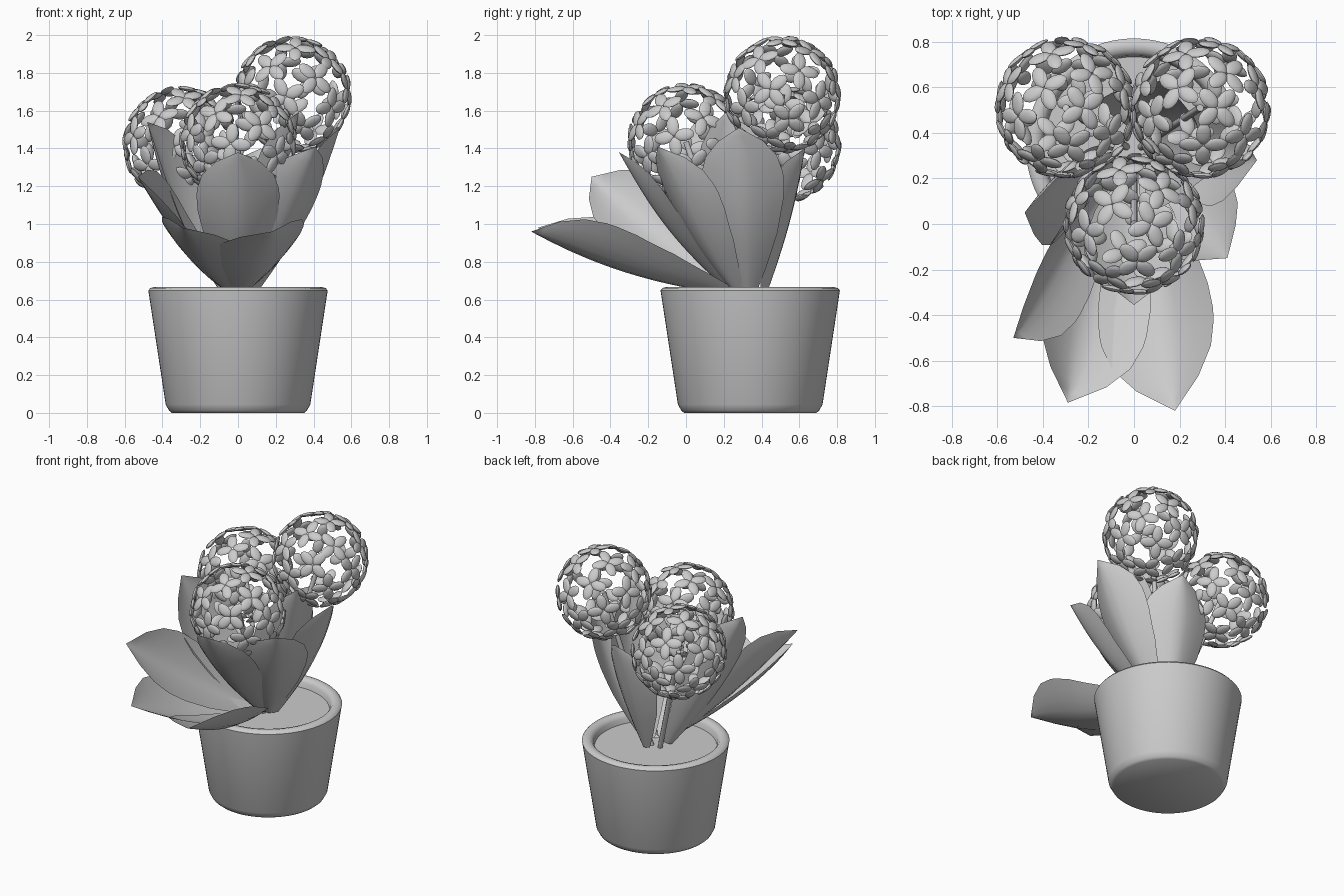
import bpy, bmesh, math, random
from mathutils import Vector, Matrix

if "Cube" in bpy.data.objects:
    bpy.data.objects.remove(bpy.data.objects["Cube"])

random.seed(4)
CENTRE = Vector((0, 0.34, 0))


def make(name, verts, faces, angle=40):
    me = bpy.data.meshes.new(name)
    me.from_pydata([tuple(v) for v in verts], [], faces)
    bm = bmesh.new()
    bm.from_mesh(me)
    bmesh.ops.remove_doubles(bm, verts=bm.verts, dist=1e-5)
    bmesh.ops.recalc_face_normals(bm, faces=bm.faces)
    bm.to_mesh(me)
    bm.free()
    ob = bpy.data.objects.new(name, me)
    bpy.context.collection.objects.link(ob)
    bpy.ops.object.select_all(action='DESELECT')
    bpy.context.view_layer.objects.active = ob
    ob.select_set(True)
    bpy.ops.object.shade_smooth_by_angle(angle=math.radians(angle))
    return ob


def lathe(name, profile, n=64):
    verts, faces = [], []
    for i in range(n):
        a = 2 * math.pi * i / n
        verts += [CENTRE + Vector((r * math.cos(a), r * math.sin(a), z)) for r, z in profile]
    m = len(profile)
    for i in range(n):
        k = (i + 1) % n
        for j in range(m - 1):
            faces.append((i * m + j, k * m + j, k * m + j + 1, i * m + j + 1))
    return make(name, verts, faces)


# Pot and soil
lathe("pot", [(0, 0), (.35, 0), (.365, .012), (.383, .045), (.472, .63), (.475, .648),
              (.464, .661), (.44, .667), (.415, .66), (.4, .64), (.39, .58)])
lathe("soil", [(0, .605), (.394, .605)])


# Leaves: cupped blades, widest above the middle, with a pointed tip
WIDTH = [(0, .04), (.15, .1), (.35, .17), (.55, .213), (.68, .222), (.8, .19), (.9, .12), (1, 0)]


def half_width(t):
    for (a, wa), (b, wb) in zip(WIDTH, WIDTH[1:]):
        if t <= b:
            return wa + (wb - wa) * (t - a) / (b - a)
    return 0


def leaf(name, tip, hint=(0, 0, 1), bow=.05, cup=.45, scale=1.0):
    tip = Vector(tip)
    out = Vector((tip.x, tip.y - .34, 0)).normalized()
    base = CENTRE + out * .09 + Vector((0, 0, .62))
    d = (tip - base).normalized()
    h = Vector(hint)
    nrm = (h - d * h.dot(d)).normalized()      # inner side of the blade
    side = d.cross(nrm)
    rows, cols = 20, 8
    verts, faces = [], []
    for i in range(rows + 1):
        t = i / rows
        mid = base.lerp(tip, t) - nrm * bow * math.sin(math.pi * t)
        w = half_width(t) * scale
        for j in range(cols + 1):
            s = 2 * j / cols - 1
            verts.append(mid + side * s * w + nrm * cup * w * abs(s) ** 1.5)
    c = cols + 1
    for i in range(rows):
        for j in range(cols):
            faces.append((i * c + j, i * c + j + 1, (i + 1) * c + j + 1, (i + 1) * c + j))
    return make(name, verts, faces, 60)


leaf("low_leaf_left", (-.29, -.785, .98), (.35, 0, 1), cup=.45, scale=1.15)
leaf("low_leaf_right", (.18, -.82, .96), (-.3, 0, 1), cup=.45, scale=1.22)
leaf("side_leaf_left", (-.53, -.5, 1.25), (1, 0, .45), bow=.03)
leaf("front_leaf", (0, -.355, 1.38))
leaf("upright_leaf_left", (-.48, .05, 1.54), (1, -.35, .1))
leaf("side_leaf_right", (.41, -.15, 1.41))
leaf("upright_leaf_right", (.54, .28, 1.51), (-.6, 0, 1))
leaf("inner_leaf_right", (.32, .21, 1.59), bow=.02)
leaf("back_leaf", (.12, .63, 1.4), (-.3, -1, 0), bow=.02)


# Flower heads: a hollow open ball of four-petalled florets
def petal_template(seg=12, rings=6):
    bm = bmesh.new()
    bmesh.ops.create_uvsphere(bm, u_segments=seg, v_segments=rings, radius=1)
    v = [x.co.copy() for x in bm.verts]
    f = [[x.index for x in p.verts] for p in bm.faces]
    bm.free()
    return v, f


PV, PF = petal_template()
FLORETS = 30


def flower_head(name, centre):
    verts, faces = [], []
    for i in range(FLORETS):
        z = 1 - (2 * i + 1) / FLORETS
        a = i * math.pi * (3 - math.sqrt(5))
        r = math.sqrt(1 - z * z)
        d = Vector((r * math.cos(a), r * math.sin(a), z))
        spin = random.uniform(0, math.pi / 2)
        face = d.to_track_quat('Z', 'Y').to_matrix().to_4x4()
        for k in range(4):
            m = (Matrix.Translation(Vector(centre) + d * .298) @ face
                 @ Matrix.Rotation(spin + k * math.pi / 2, 4, 'Z')
                 @ Matrix.Rotation(math.radians(5), 4, 'Y')
                 @ Matrix.Translation((.056, 0, 0))
                 @ Matrix.Diagonal((.053, .034, .013, 1)))
            o = len(verts)
            verts += [m @ p for p in PV]
            faces += [[i + o for i in f] for f in PF]
    make(name, verts, faces, 60)


def stem(name, end):
    cu = bpy.data.curves.new(name, 'CURVE')
    cu.dimensions = '3D'
    cu.bevel_depth = .016
    cu.bevel_resolution = 3
    cu.use_fill_caps = True
    end = Vector(end)
    base = Vector((end.x * .1, .32 + (end.y - .34) * .1, .59))
    sp = cu.splines.new('POLY')
    sp.points.add(1)
    for p, co in zip(sp.points, (base, end)):
        p.co = (*co, 1)
    bpy.context.collection.objects.link(bpy.data.objects.new(name, cu))


for label, c in (("front", (0, 0, 1.435)), ("right", (.29, .51, 1.685)), ("left", (-.3, .51, 1.42))):
    flower_head("flower_head_" + label, c)
    stem("stem_" + label, c)
